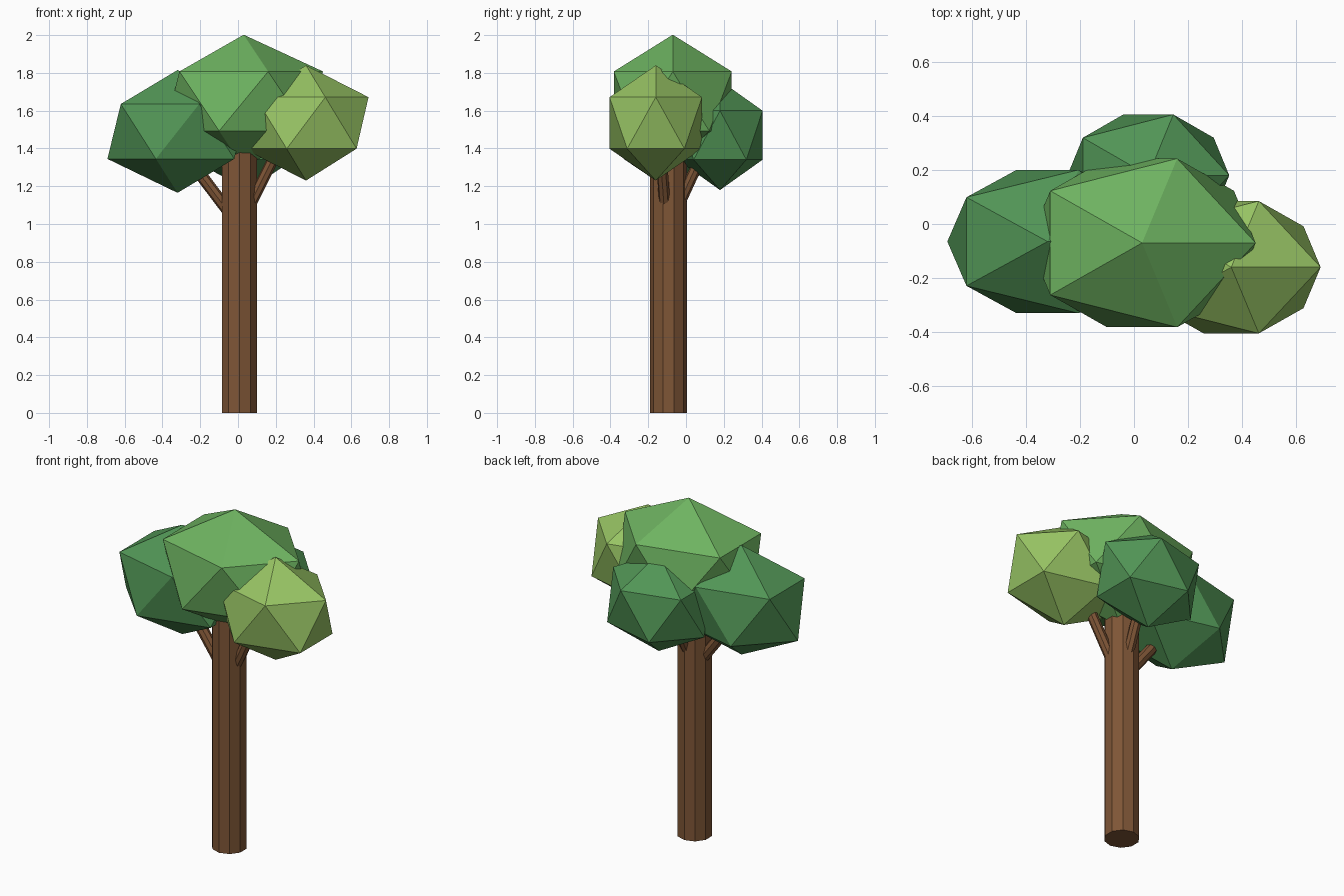
import bpy
import bmesh
from mathutils import Matrix, Vector

cube = bpy.data.objects.get("Cube")
if cube:
    bpy.data.objects.remove(cube, do_unlink=True)


def make_material(name, rgb):
    mat = bpy.data.materials.new(name)
    mat.use_nodes = True
    colour = (*rgb, 1.0)
    mat.diffuse_color = colour
    mat.node_tree.nodes["Principled BSDF"].inputs["Base Color"].default_value = colour
    return mat


bark = make_material("bark brown", (0.21, 0.092, 0.037))
mid_green = make_material("mid green", (0.155, 0.45, 0.118))
dark_green = make_material("dark green", (0.083, 0.30, 0.092))
light_green = make_material("light green", (0.31, 0.55, 0.127))


def add_object(name, bm, mat):
    mesh = bpy.data.meshes.new(name)
    bm.to_mesh(mesh)
    bm.free()
    mesh.materials.append(mat)
    obj = bpy.data.objects.new(name, mesh)
    bpy.context.collection.objects.link(obj)
    return obj


def add_limb(name, start, end, radius, sides):
    """Straight flat-sided cylinder between two points."""
    start, end = Vector(start), Vector(end)
    axis = end - start
    turn = axis.to_track_quat("Z", "Y").to_matrix().to_4x4()
    if axis.x == 0 and axis.y == 0:
        turn = Matrix.Identity(4)
    bm = bmesh.new()
    bmesh.ops.create_cone(
        bm, cap_ends=True, segments=sides, radius1=radius, radius2=radius,
        depth=axis.length, matrix=Matrix.Translation((start + end) / 2) @ turn)
    return add_object(name, bm, bark)


def add_foliage(name, centre, radii, mat):
    """Stretched icosahedron."""
    bm = bmesh.new()
    bmesh.ops.create_icosphere(bm, subdivisions=1, radius=1)
    bmesh.ops.scale(bm, vec=radii, verts=bm.verts)
    bmesh.ops.translate(bm, vec=centre, verts=bm.verts)
    return add_object(name, bm, mat)


# Trunk and branches
add_limb("trunk", (0.008, -0.093, 0), (0.008, -0.093, 1.38), 0.097, 10)
add_limb("right_branch", (0.0, -0.09, 1.0), (-0.25, -0.075, 1.33), 0.032, 8)
add_limb("left_branch", (0.02, -0.105, 1.01), (0.22, -0.135, 1.41), 0.03, 8)
add_limb("back_branch", (0.01, -0.08, 1.01), (0.03, 0.10, 1.40), 0.03, 8)

# Foliage clumps
add_foliage("top_foliage", (0.03, -0.07, 1.65), (0.47, 0.367, 0.352), mid_green)
add_foliage("right_foliage", (-0.32, -0.065, 1.49), (0.415, 0.312, 0.325), dark_green)
add_foliage("back_foliage", (0.053, 0.18, 1.47), (0.335, 0.265, 0.29), dark_green)
add_foliage("left_foliage", (0.36, -0.16, 1.535), (0.37, 0.288, 0.305), light_green)
